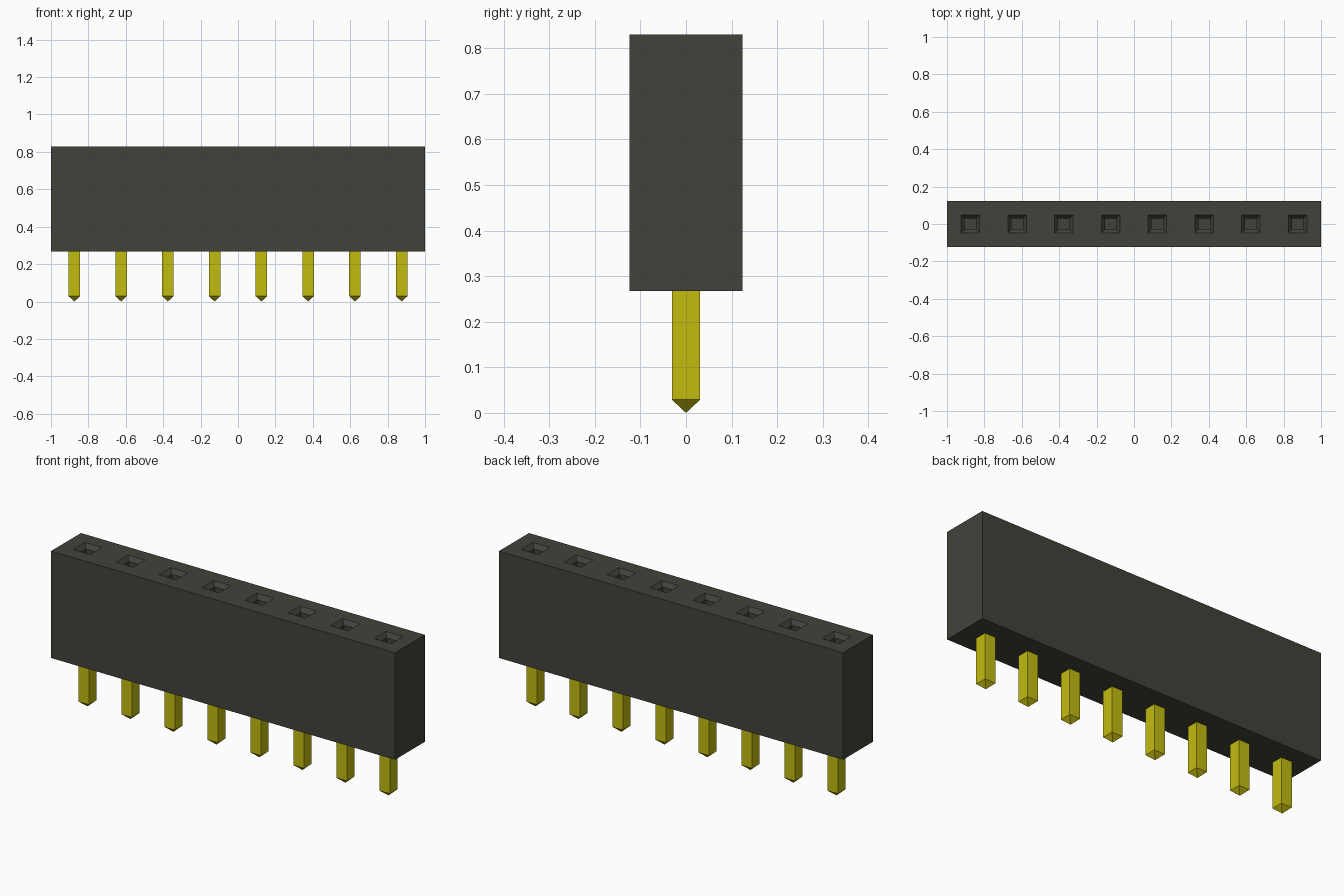
import bpy
import bmesh
from mathutils import Matrix, Vector

old = bpy.data.objects.get("Cube")
if old:
    bpy.data.objects.remove(old, do_unlink=True)

COUNT = 8
PITCH = 2.0 / COUNT
HALF_DEPTH = 0.124
BOTTOM, TOP = 0.268, 0.83
PIN_HALF = 0.031
TIP = 0.029


def make_material(name, color):
    mat = bpy.data.materials.new(name)
    mat.diffuse_color = color
    mat.use_nodes = True
    mat.node_tree.nodes["Principled BSDF"].inputs["Base Color"].default_value = color
    return mat


def box(bm, half_x, half_y, z0, z1):
    size = Matrix.Diagonal((2 * half_x, 2 * half_y, z1 - z0, 1))
    bmesh.ops.create_cube(bm, size=1, matrix=Matrix.Translation((0, 0, (z0 + z1) / 2)) @ size)


def to_mesh(bm, name, mat):
    mesh = bpy.data.meshes.new(name)
    bm.normal_update()
    bm.to_mesh(mesh)
    bm.free()
    mesh.materials.append(mat)
    return mesh


def add_object(name, mesh, location=(0, 0, 0)):
    obj = bpy.data.objects.new(name, mesh)
    obj.location = location
    bpy.context.collection.objects.link(obj)
    return obj


plastic = make_material("black plastic", (0.055, 0.055, 0.044, 1))
metal = make_material("yellow metal", (0.54, 0.50, 0.005, 1))

# Housing: a block cut into equal cells, one socket sunk into each
bm = bmesh.new()
box(bm, 1.0, HALF_DEPTH, BOTTOM, TOP)
for i in range(1, COUNT):
    bmesh.ops.bisect_plane(bm, geom=bm.verts[:] + bm.edges[:] + bm.faces[:],
                           plane_co=(-1 + i * PITCH, 0, 0), plane_no=(1, 0, 0))
bm.normal_update()
cells = [f for f in bm.faces if f.normal.z > 0.9]
# Socket mouth, tapered funnel, then straight shaft
bmesh.ops.inset_individual(bm, faces=cells, thickness=0.075, use_even_offset=True)
bmesh.ops.inset_individual(bm, faces=cells, thickness=0.019, depth=0.0, use_even_offset=True)
for f in cells:
    bmesh.ops.translate(bm, verts=f.verts[:], vec=Vector((0, 0, -0.022)))
shafts = bmesh.ops.extrude_discrete_faces(bm, faces=cells)["faces"]
for f in shafts:
    bmesh.ops.translate(bm, verts=f.verts[:], vec=Vector((0, 0, -0.3)))
add_object("housing", to_mesh(bm, "housing", plastic))

# Pins: square posts with a pyramid tip, seated slightly inside the housing
bm = bmesh.new()
box(bm, PIN_HALF, PIN_HALF, TIP, BOTTOM + 0.02)
bm.normal_update()
under = [f for f in bm.faces if f.normal.z < -0.9]
for v in bmesh.ops.poke(bm, faces=under)["verts"]:
    v.co.z = 0
pin_mesh = to_mesh(bm, "pin", metal)
for i in range(COUNT):
    add_object(f"pin_{i + 1}", pin_mesh, (-1 + (i + 0.5) * PITCH, 0, 0))
